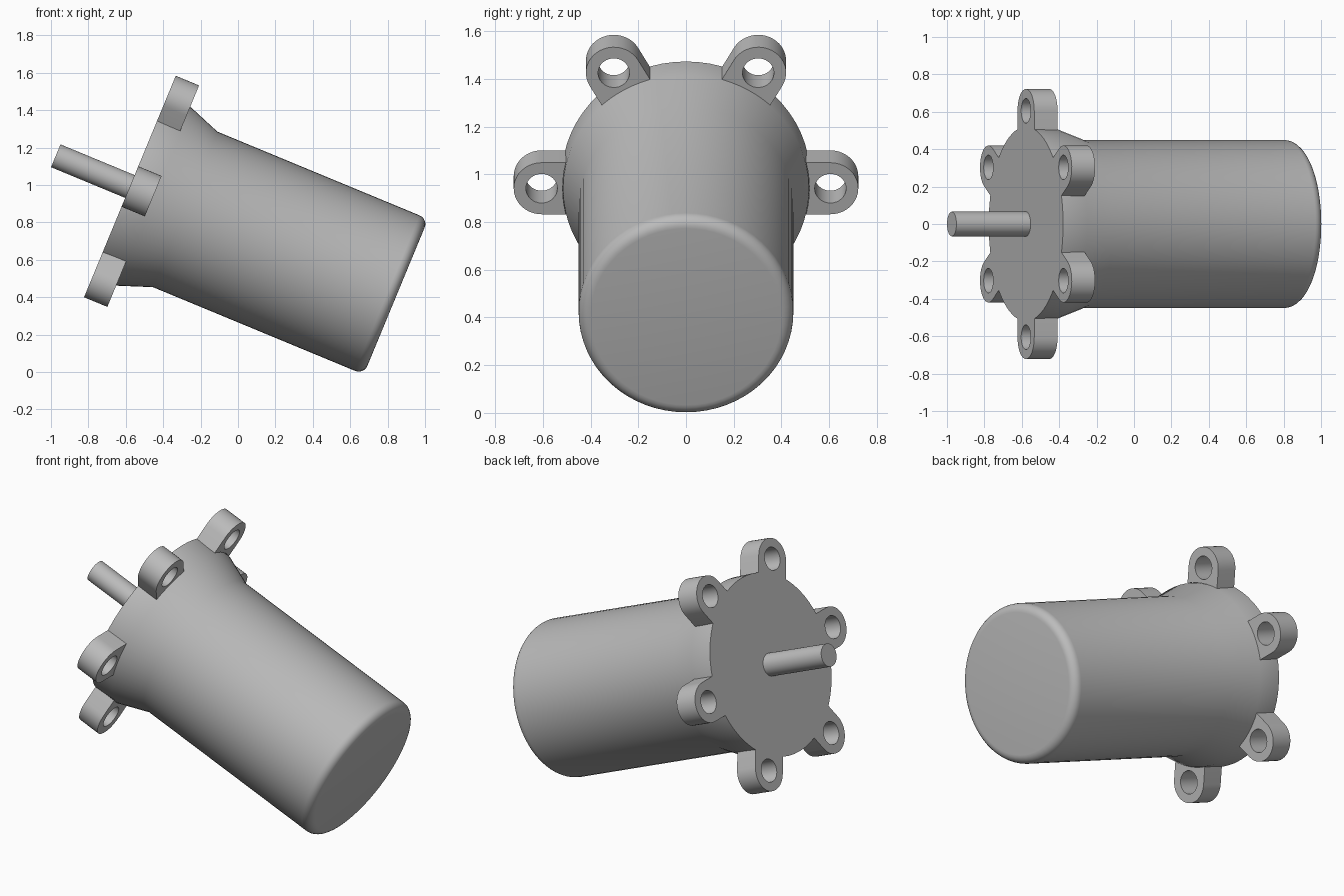
import bpy, bmesh
from math import cos, sin, pi, radians, asin
from mathutils import Matrix, Vector

cube = bpy.data.objects.get("Cube")
if cube:
    bpy.data.objects.remove(cube)

# Single grey metal
metal = bpy.data.materials.new("grey metal")
metal.use_nodes = True
metal.diffuse_color = (0.5, 0.5, 0.5, 1)
metal.node_tree.nodes["Principled BSDF"].inputs["Base Color"].default_value = (0.5, 0.5, 0.5, 1)

# Motor frame: local z runs along the axis from the mounting face to the closed end
TILT = radians(22.5)
across = Vector((0, 1, 0))
up = Vector((sin(TILT), 0, cos(TILT)))
axis = Vector((cos(TILT), 0, -sin(TILT)))
FRAME = Matrix((across, up, axis)).transposed().to_4x4()
FRAME.translation = (-0.578, 0, 0.992)

FLANGE_R, BODY_R, LENGTH, ROUND = 0.52, 0.45, 1.54, 0.05
LUG_R, HOLE_R, LUG_DIST, LUG_DEPTH = 0.117, 0.066, 0.605, 0.135


def finish(name, bm, turn=0):
    bmesh.ops.recalc_face_normals(bm, faces=bm.faces)
    bm.transform(FRAME @ Matrix.Rotation(turn, 4, 'Z'))
    mesh = bpy.data.meshes.new(name)
    bm.to_mesh(mesh)
    bm.free()
    mesh.materials.append(metal)
    obj = bpy.data.objects.new(name, mesh)
    bpy.context.collection.objects.link(obj)
    bpy.ops.object.select_all(action='DESELECT')
    obj.select_set(True)
    bpy.context.view_layer.objects.active = obj
    bpy.ops.object.shade_smooth_by_angle(angle=radians(35))
    return obj


def turned_part(name, profile, sides):
    """Revolve (radius, distance) pairs about the motor axis and cap both ends."""
    bm = bmesh.new()
    rings = [[bm.verts.new((r * cos(2 * pi * i / sides), r * sin(2 * pi * i / sides), z))
              for i in range(sides)] for r, z in profile]
    for a, b in zip(rings, rings[1:]):
        for i in range(sides):
            j = (i + 1) % sides
            bm.faces.new((a[i], a[j], b[j], b[i]))
    bm.faces.new(rings[0])
    bm.faces.new(rings[-1])
    return finish(name, bm)


def arc(cx, radius, start, end, steps):
    angles = [start + (end - start) * i / steps for i in range(steps + 1)]
    return [(cx + radius * cos(a), radius * sin(a), 0) for a in angles]


def mounting_lug(name, turn):
    """Round-ended ear with a bolt hole, its root following the flange rim."""
    bm = bmesh.new()
    root_r = FLANGE_R - 0.003
    spread = asin(LUG_R / root_r)
    outline = arc(LUG_DIST, LUG_R, -pi / 2, pi / 2, 20) + arc(0, root_r, spread, -spread, 6)
    hole = arc(LUG_DIST, HOLE_R, 0, 2 * pi, 32)[:-1]
    edges = []
    for loop in (outline, hole):
        verts = [bm.verts.new(p) for p in loop]
        edges += [bm.edges.new((v, verts[(i + 1) % len(verts)])) for i, v in enumerate(verts)]
    bmesh.ops.triangle_fill(bm, edges=edges, use_beauty=True)
    out = bmesh.ops.extrude_face_region(bm, geom=bm.faces[:], use_keep_orig=True)
    bmesh.ops.translate(bm, vec=(0, 0, LUG_DEPTH),
                        verts=[g for g in out["geom"] if isinstance(g, bmesh.types.BMVert)])
    return finish(name, bm, turn)


# Housing: flange, short taper, barrel and rounded closed end
rounded_end = [(BODY_R - ROUND + ROUND * cos(a), LENGTH - ROUND + ROUND * sin(a))
               for a in [pi / 2 * i / 6 for i in range(7)]]
turned_part("housing", [(FLANGE_R, 0), (FLANGE_R - 0.005, 0.143), (BODY_R, 0.32)] + rounded_end, 64)

# Output shaft
turned_part("output_shaft", [(0.066, -0.429), (0.066, 0.05)], 32)

# Six lugs evenly spaced around the flange
for i in range(6):
    mounting_lug(f"mounting_lug_{i + 1}", i * pi / 3)
